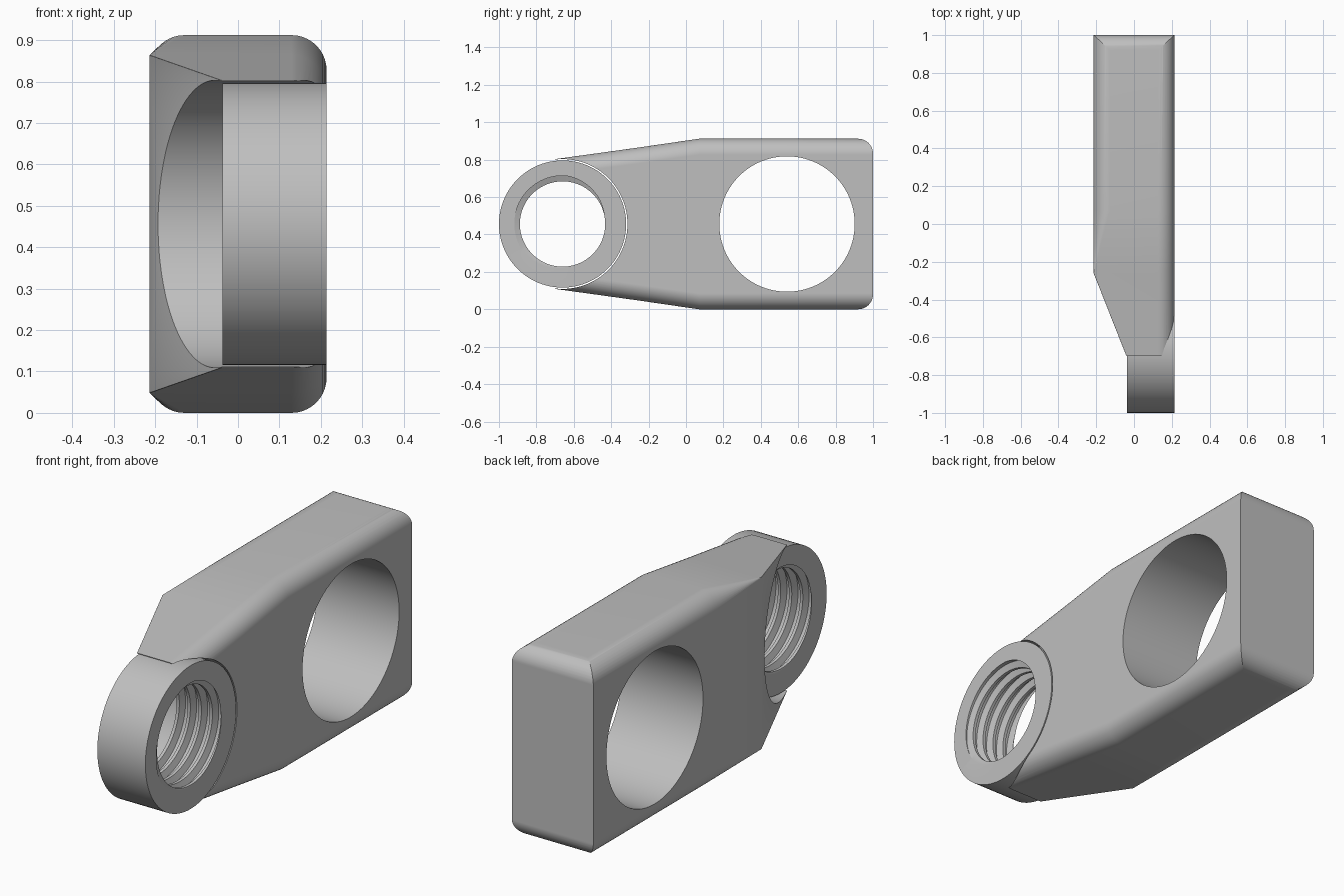
import bpy, bmesh
from math import sin, cos, pi, radians, floor

cube = bpy.data.objects.get("Cube")
if cube:
    bpy.data.objects.remove(cube, do_unlink=True)

HALF_X, MID_Z, FILLET = 0.214, 0.456, 0.085
RING_Y, RING_R = -0.66, 0.34
SIDES = 96

steel = bpy.data.materials.new("plain grey")
steel.use_nodes = True
GREY = (0.52, 0.52, 0.52, 1)
steel.diffuse_color = GREY
steel.node_tree.nodes["Principled BSDF"].inputs["Base Color"].default_value = GREY


def finish(bm, name):
    bmesh.ops.recalc_face_normals(bm, faces=bm.faces)
    mesh = bpy.data.meshes.new(name)
    bm.to_mesh(mesh)
    bm.free()
    mesh.materials.append(steel)
    obj = bpy.data.objects.new(name, mesh)
    bpy.context.collection.objects.link(obj)
    return obj


def loft(sections, name):
    """Skin matching closed loops of points and cap both ends."""
    bm = bmesh.new()
    loops = [[bm.verts.new(p) for p in s] for s in sections]
    n = len(loops[0])
    for a, b in zip(loops, loops[1:]):
        for i in range(n):
            j = (i + 1) % n
            bm.faces.new((a[i], a[j], b[j], b[i]))
    bm.faces.new(loops[0])
    bm.faces.new(loops[-1])
    return finish(bm, name)


def extrude_x(outline, name):
    return loft([[(x, y, z) for y, z in outline] for x in (-0.5, 0.5)], name)


def circle(y, radius):
    return [(y + radius * cos(2 * pi * i / SIDES), MID_Z + radius * sin(2 * pi * i / SIDES))
            for i in range(SIDES)]


def select(obj):
    bpy.ops.object.select_all(action='DESELECT')
    obj.select_set(True)
    bpy.context.view_layer.objects.active = obj


def boolean(obj, cutter, operation):
    mod = obj.modifiers.new("cut", 'BOOLEAN')
    mod.operation, mod.solver, mod.object = operation, 'EXACT', cutter
    select(obj)
    bpy.ops.object.modifier_apply(modifier=mod.name)
    bpy.data.objects.remove(cutter, do_unlink=True)


def smooth(obj):
    select(obj)
    bpy.ops.object.shade_smooth_by_angle(angle=radians(25))
    mod = obj.modifiers.new("clean shading", 'WEIGHTED_NORMAL')
    mod.keep_sharp = True


def section(y, left, half, left_fillet):
    """Rounded rectangle across the arm, with its own fillet on the left edge."""
    points = []
    corners = [(HALF_X, 1, FILLET, 0), (left, 1, left_fillet, 90),
               (left, -1, left_fillet, 180), (HALF_X, -1, FILLET, 270)]
    for x, side, r, start in corners:
        cx = x - r if x == HALF_X else x + r
        cz = MID_Z + side * (half - r)
        for k in range(11):
            a = radians(start + 9 * k)
            points.append((cx + r * cos(a), y, cz + r * sin(a)))
    return points


# Arm: tapers towards the ring, left edge fillet fades out at the slanted face
arm = loft([section(-0.70, -0.04, 0.347, 0.001),
            section(-0.26, -HALF_X, 0.408, 0.001),
            section(0.07, -HALF_X, MID_Z, FILLET),
            section(1.1, -HALF_X, MID_Z, FILLET)], "arm")

# Rounded upper and lower edges at the back end
r = 0.08
upper = [(1 - r + r * sin(radians(9 * k)), MID_Z * 2 - r + r * cos(radians(9 * k)))
         for k in range(11)]
lower = [(y, MID_Z * 2 - z) for y, z in reversed(upper)]
trim = extrude_x([(-1, 1.2), (0.88, 1.2)] + upper + lower + [(0.88, -0.3), (-1, -0.3)], "trim")
boolean(arm, trim, 'INTERSECT')

# Large through hole and the round seat for the ring
boolean(arm, extrude_x(circle(0.54, 0.362), "hole_cutter"), 'DIFFERENCE')
boolean(arm, extrude_x(circle(RING_Y, RING_R + 0.007), "seat_cutter"), 'DIFFERENCE')
smooth(arm)

# Threaded ring: inner wall follows a helix
X0, X1, PITCH = -0.038, HALF_X, 0.058
CREST, ROOT = 0.228, 0.258
STEPS = [0, 0.25, 0.45, 0.8]
TURNS = (X1 - X0) / PITCH
SHIFT = TURNS - 150 / 360 - 0.62


def thread_radius(u):
    u -= floor(u + 1e-6)
    if u < 0.25:
        return CREST
    if u < 0.45:
        return CREST + (ROOT - CREST) * (u - 0.25) / 0.2
    if u < 0.8:
        return ROOT
    return ROOT - (ROOT - CREST) * (u - 0.8) / 0.2


bm = bmesh.new()
n = len(STEPS)
rows = n * (int(TURNS) + 4)
grid = []
for i in range(SIDES):
    a = 2 * pi * i / SIDES
    column = []
    for j in range(rows + n + 1):
        u = j // n - 2 + STEPS[j % n] + i / SIDES + SHIFT % 1
        x = min(max(X0 + PITCH * u, X0), X1)
        rad = thread_radius((x - X0) / PITCH - i / SIDES - SHIFT)
        column.append(bm.verts.new((x, RING_Y + rad * cos(a), MID_Z + rad * sin(a))))
    grid.append(column)
rim = [[bm.verts.new((x, y, z)) for y, z in circle(RING_Y, RING_R)] for x in (X0, X1)]
for i in range(SIDES):
    k = (i + 1) % SIDES
    wrap = n if k == 0 else 0
    for j in range(rows):
        bm.faces.new((grid[i][j], grid[i][j + 1], grid[k][j + 1 + wrap], grid[k][j + wrap]))
    bm.faces.new((rim[0][i], rim[0][k], rim[1][k], rim[1][i]))
    bm.faces.new((rim[0][i], rim[0][k], grid[k][wrap], grid[i][0]))
    bm.faces.new((rim[1][i], rim[1][k], grid[k][rows + wrap], grid[i][rows]))
bmesh.ops.remove_doubles(bm, verts=bm.verts, dist=0.0001)
ring = finish(bm, "threaded_ring")
smooth(ring)
